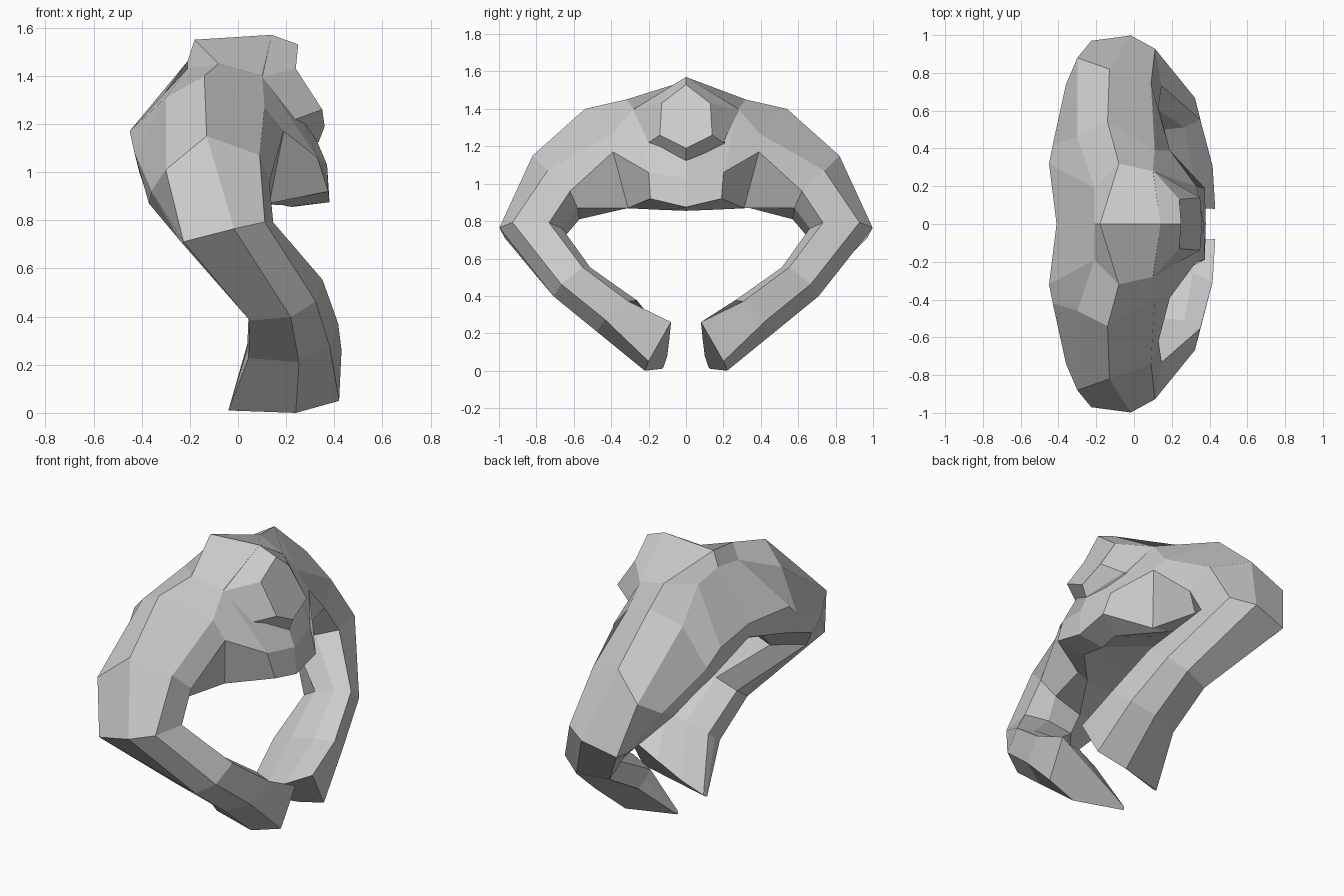
import bpy, bmesh
from math import radians, cos, sin
from mathutils import Vector

if "Cube" in bpy.data.objects:
    bpy.data.objects.remove(bpy.data.objects["Cube"])


def loft(name, rings):
    """Skin a list of equal-sized point rings and cap both ends."""
    bm = bmesh.new()
    loops = [[bm.verts.new(p) for p in ring] for ring in rings]
    n = len(loops[0])
    for a, b in zip(loops, loops[1:]):
        for i in range(n):
            j = (i + 1) % n
            bm.faces.new((a[i], a[j], b[j], b[i]))
    bm.faces.new(loops[0])
    bm.faces.new(loops[-1])
    bmesh.ops.recalc_face_normals(bm, faces=bm.faces[:])
    mesh = bpy.data.meshes.new(name)
    bm.to_mesh(mesh)
    bm.free()
    obj = bpy.data.objects.new(name, mesh)
    bpy.context.collection.objects.link(obj)
    return obj


def mirror(ring):
    return [(p[0], -p[1], p[2]) for p in ring]


# Arm cross-section: (across, outward), from the front edge round the outside
PROFILE = [(.13, .07), (.02, .12), (-.16, .10), (-.165, .04), (-.16, -.02),
           (-.05, -.135), (.07, -.12), (.16, -.07)]


def arm_ring(centre, outward_deg, tilt, width, thick, back=0):
    """Place the arm section; 'back' pulls its rear edge inwards."""
    a = radians(outward_deg)
    u = Vector((1, 0, tilt)).normalized()
    v = Vector((0, cos(a), sin(a)))
    return [Vector(centre) + u * (p * width)
            + v * (q * thick - (back if p < -.1 else 0)) for p, q in PROFILE]


# Torso sections: neck, spine, upper back, back, back rim, belly rear, belly front, chest
torso = [
    [(.14, 0, 1.57), (-.18, 0, 1.55), (-.21, 0, 1.46), (-.41, 0, 1.18), (-.41, 0, 1.10),
     (.22, 0, .855), (.38, 0, .875), (.37, 0, 1.03)],
    [(.10, .28, 1.40), (-.08, .32, 1.45), (-.21, .19, 1.43), (-.45, .32, 1.17),
     (-.41, .32, 1.0), (.24, .13, .86), (.375, .19, .92), (.33, .20, 1.06)],
    [(.11, .39, 1.27), (-.14, .54, 1.40), (-.30, .46, 1.31), (-.43, .42, 1.08),
     (-.39, .48, .94), (.04, .34, .87), (.13, .31, .87), (.19, .39, 1.17)],
    # shoulder
    [(.09, .74, 1.07), (-.13, .82, 1.15), (-.30, .88, 1.01), (-.36, .74, .92),
     (-.37, .64, .87), (-.10, .57, .81), (.06, .58, .87), (.13, .62, .96)],
]

# Arm sections: elbow, forearm, wrist
arm = [
    arm_ring((-.04, .83, .75), 3, .25, 1.2, 1.4),
    arm_ring((.20, .61, .46), -35, .35, 1.0, 1.0, .06),
    arm_ring((.23, .37, .28), -35, .25, 1.2, 1.1, .10),
]

# Fist end, resting on the ground
fist = [(.42, .20, .05), (.24, .22, 0), (-.04, .14, .01), (-.04, .13, .01),
        (-.03, .12, .02), (.10, .10, .08), (.25, .09, .16), (.43, .08, .26)]

half = torso + arm + [fist]
loft("torso_and_arms", [mirror(r) for r in reversed(half[1:])] + half)


def hexagon(top, upper, lower, bottom):
    """Six-sided head section, symmetric across y."""
    return [top, upper, lower, bottom] + mirror([lower, upper])


# Head sunk into the chest, with a flat hexagonal face
loft("head", [
    hexagon((-.02, 0, 1.50), (-.05, .26, 1.34), (.05, .33, 1.20), (.10, 0, 1.05)),
    hexagon((.14, 0, 1.57), (.10, .285, 1.395), (.24, .20, 1.22), (.335, 0, 1.125)),
    hexagon((.25, 0, 1.53), (.24, .13, 1.43), (.35, .14, 1.26), (.36, 0, 1.19)),
])
